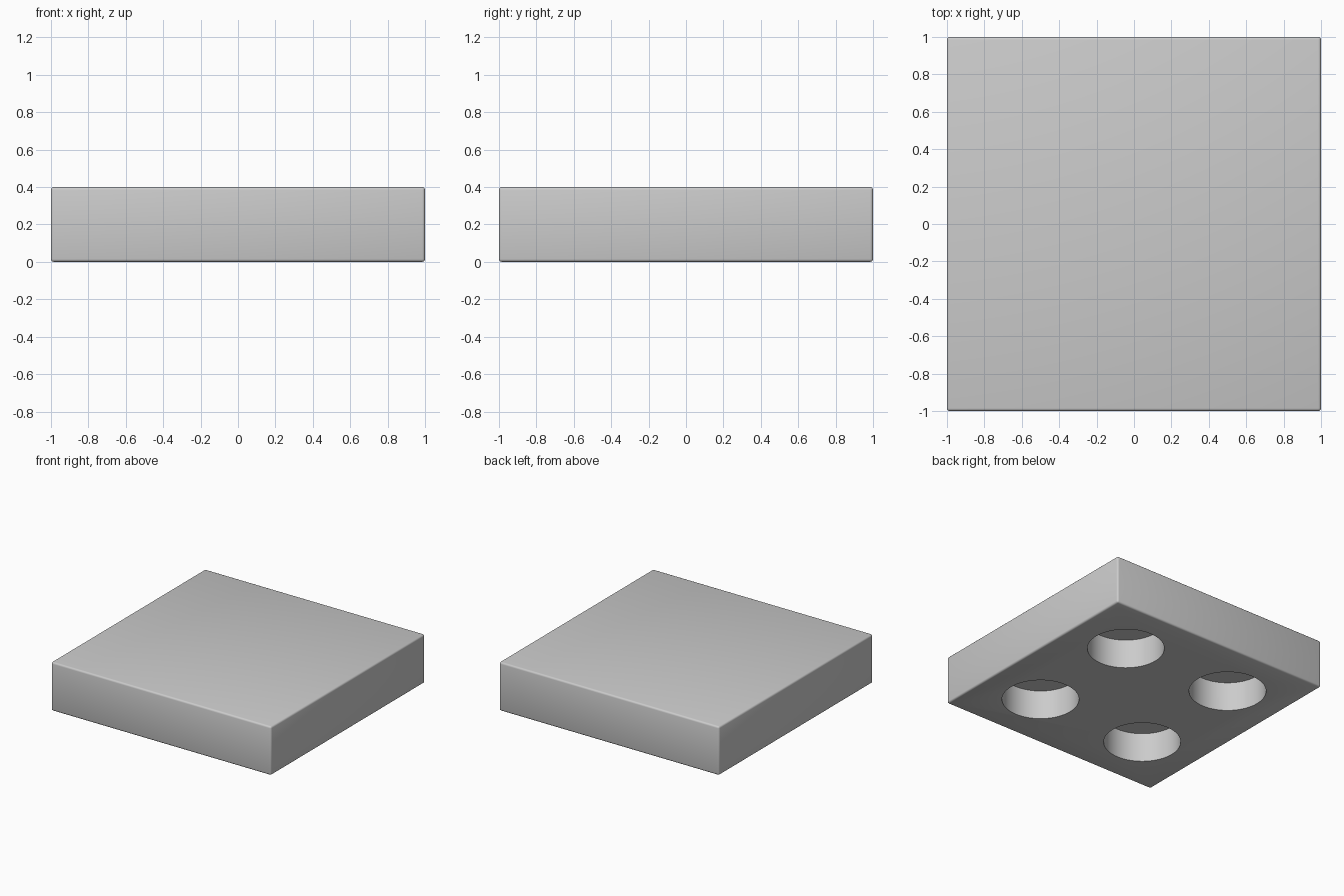
import bpy
import math

if "Cube" in bpy.data.objects:
    bpy.data.objects.remove(bpy.data.objects["Cube"])

SIZE, HEIGHT = 2.0, 0.4
HOLE_R, HOLE_DEPTH, HOLE_POS = 0.29, 0.24, 0.5

grey = bpy.data.materials.new("light_grey")
grey.diffuse_color = (0.6, 0.6, 0.6, 1)
grey.use_nodes = True
grey.node_tree.nodes["Principled BSDF"].inputs["Base Color"].default_value = grey.diffuse_color

# Slab with finely rounded edges
bpy.ops.mesh.primitive_cube_add(size=1, location=(0, 0, HEIGHT / 2))
slab = bpy.context.object
slab.name = "slab"
slab.scale = (SIZE, SIZE, HEIGHT)
bpy.ops.object.transform_apply(location=True, rotation=False, scale=True)
slab.data.materials.append(grey)
bevel = slab.modifiers.new("rounded_edges", 'BEVEL')
bevel.width = 0.015
bevel.segments = 3


# Four blind round holes in the underside
def hole_cutter(x, y):
    bpy.ops.mesh.primitive_cylinder_add(vertices=64, radius=HOLE_R, depth=2 * HOLE_DEPTH,
                                        location=(x, y, 0))
    cutter = bpy.context.object
    cutter.name = "hole_cutter"
    cutter.data.materials.append(grey)
    cutter.hide_render = True
    return cutter


cutters = [hole_cutter(sx * HOLE_POS, sy * HOLE_POS) for sx in (-1, 1) for sy in (-1, 1)]
for cutter in cutters:
    cut = slab.modifiers.new("hole", 'BOOLEAN')
    cut.operation = 'DIFFERENCE'
    cut.solver = 'EXACT'
    cut.object = cutter

# Bake the cuts, remove the cutters and smooth the curved walls
bpy.ops.object.select_all(action='DESELECT')
slab.select_set(True)
bpy.context.view_layer.objects.active = slab
for mod in list(slab.modifiers):
    bpy.ops.object.modifier_apply(modifier=mod.name)
for cutter in cutters:
    bpy.data.objects.remove(cutter, do_unlink=True)
bpy.ops.object.shade_smooth_by_angle(angle=math.radians(35))
